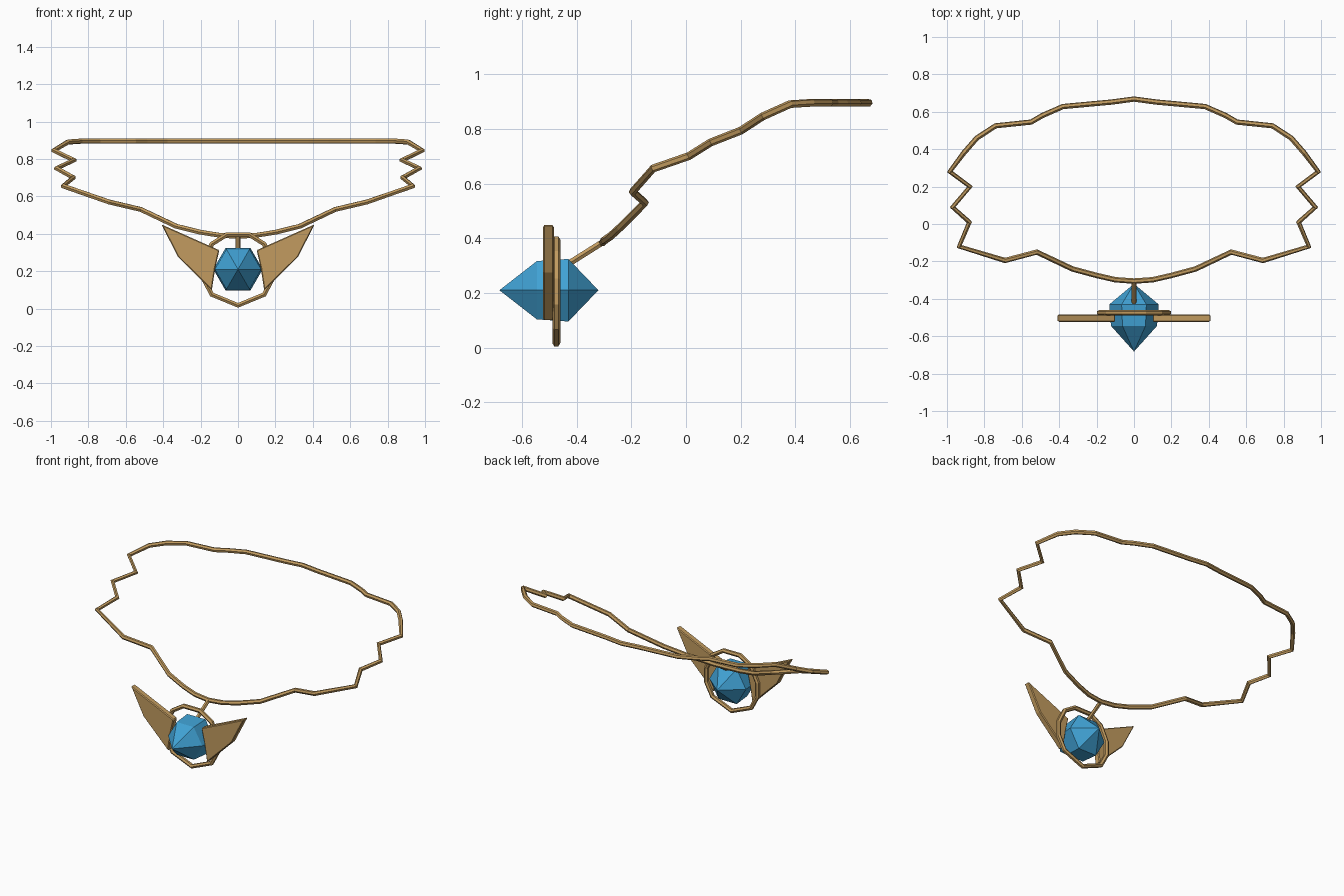
import bpy, bmesh, math

if "Cube" in bpy.data.objects:
    bpy.data.objects.remove(bpy.data.objects["Cube"])


def material(name, rgb):
    m = bpy.data.materials.new(name)
    m.diffuse_color = (*rgb, 1)
    m.use_nodes = True
    m.node_tree.nodes["Principled BSDF"].inputs["Base Color"].default_value = m.diffuse_color
    return m


gold = material("gold", (0.54, 0.33, 0.115))
blue = material("gem blue", (0.052, 0.36, 0.66))


def wire(name, points, closed=True, radius=0.0145):
    """Thin faceted rod following a list of points."""
    cu = bpy.data.curves.new(name, 'CURVE')
    cu.dimensions = '3D'
    cu.bevel_depth = radius
    cu.bevel_resolution = 1
    cu.use_fill_caps = True
    sp = cu.splines.new('POLY')
    sp.points.add(len(points) - 1)
    for p, co in zip(sp.points, points):
        p.co = (*co, 1)
    sp.use_cyclic_u = closed
    sp.use_smooth = False
    cu.materials.append(gold)
    ob = bpy.data.objects.new(name, cu)
    bpy.context.collection.objects.link(ob)
    bpy.ops.object.select_all(action='DESELECT')
    ob.select_set(True)
    bpy.context.view_layer.objects.active = ob
    bpy.ops.object.convert(target='MESH')
    return bpy.context.object


def mesh_object(name, bm, mat):
    bmesh.ops.recalc_face_normals(bm, faces=bm.faces)
    me = bpy.data.meshes.new(name)
    bm.to_mesh(me)
    bm.free()
    me.materials.append(mat)
    ob = bpy.data.objects.new(name, me)
    bpy.context.collection.objects.link(ob)
    return ob


def mirrored(half):
    """Close a half loop by mirroring it in x; points on the axis stay single."""
    return half + [(-p[0], *p[1:]) for p in reversed(half) if abs(p[0]) > 1e-6]


# Neck chain: jagged loop, right half from front to back
chain = [(0, -0.305, 0.385), (0.10, -0.298, 0.392), (0.20, -0.275, 0.408),
         (0.33, -0.24, 0.44), (0.52, -0.15, 0.53), (0.69, -0.195, 0.57),
         (0.935, -0.12, 0.655), (0.88, 0.01, 0.70), (0.97, 0.09, 0.75),
         (0.877, 0.20, 0.793), (0.985, 0.28, 0.845), (0.91, 0.38, 0.89),
         (0.84, 0.46, 0.895), (0.74, 0.525, 0.895), (0.55, 0.545, 0.895),
         (0.49, 0.58, 0.895), (0.38, 0.628, 0.895), (0.12, 0.652, 0.895),
         (0, 0.668, 0.895)]
wire("neck_chain", mirrored(chain))

# Setting ring around the gem
ring = [(0, 0.017), (0.14, 0.075), (0.185, 0.16), (0.185, 0.25),
        (0.14, 0.345), (0.06, 0.395)]
wire("setting_ring", mirrored([(x, -0.474, z) for x, z in ring]))

# Rod joining the chain to the gem
wire("hanger_rod", [(0, -0.305, 0.385), (0, -0.44, 0.30)], closed=False, radius=0.013)

# Gem: six-sided barrel with a point at each end
bm = bmesh.new()
rings = []
for y, r in ((-0.545, 0.123), (-0.43, 0.132)):
    rings.append([bm.verts.new((r * math.cos(i * math.pi / 3), y,
                                0.21 + r * math.sin(i * math.pi / 3))) for i in range(6)])
front_tip = bm.verts.new((0, -0.682, 0.21))
back_tip = bm.verts.new((0, -0.32, 0.21))
for i in range(6):
    j = (i + 1) % 6
    bm.faces.new((rings[0][i], rings[0][j], rings[1][j], rings[1][i]))
    bm.faces.new((front_tip, rings[0][j], rings[0][i]))
    bm.faces.new((back_tip, rings[1][i], rings[1][j]))
mesh_object("gem", bm, blue)

# Pair of flat wings
outline = [(0.41, 0.45), (0.10, 0.312), (0.122, 0.215), (0.14, 0.098), (0.32, 0.275)]
for side, name in ((1, "right_wing"), (-1, "left_wing")):
    bm = bmesh.new()
    face = bm.faces.new([bm.verts.new((side * x, -0.523, z)) for x, z in outline])
    new = bmesh.ops.extrude_face_region(bm, geom=[face])["geom"]
    bmesh.ops.translate(bm, vec=(0, 0.04, 0),
                        verts=[v for v in new if isinstance(v, bmesh.types.BMVert)])
    wing = mesh_object(name, bm, gold)
    bev = wing.modifiers.new("soft_edges", 'BEVEL')
    bev.width = 0.005
    bev.segments = 1
